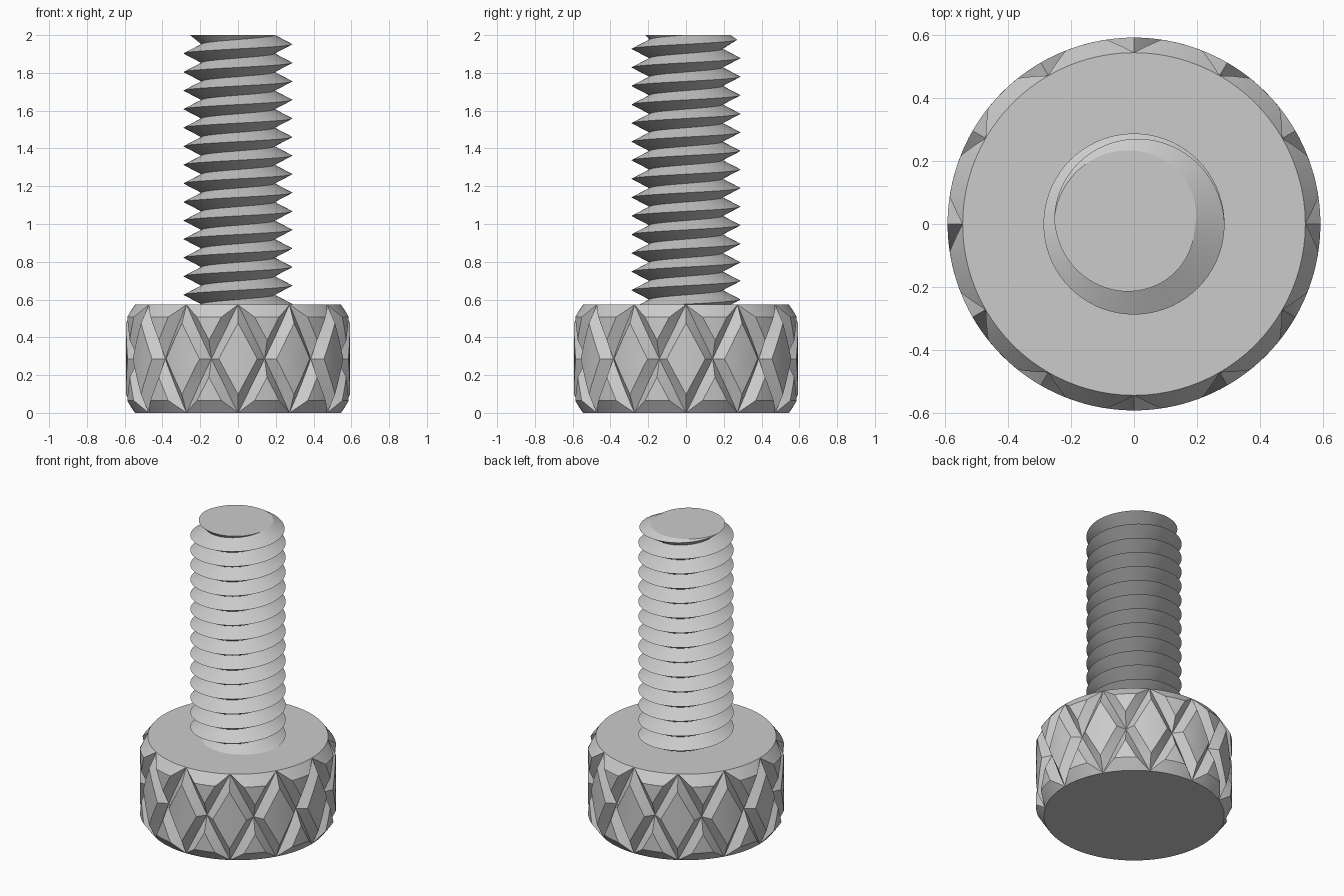
import bpy, bmesh
from math import cos, sin, pi

if "Cube" in bpy.data.objects:
    bpy.data.objects.remove(bpy.data.objects["Cube"])

HEAD_H, HEAD_R, TOP = 0.573, 0.593, 2.0

steel = bpy.data.materials.new("steel_grey")
steel.use_nodes = True
steel.diffuse_color = (0.6, 0.6, 0.6, 1)
steel.node_tree.nodes["Principled BSDF"].inputs["Base Color"].default_value = (0.6, 0.6, 0.6, 1)


def cut_and_cap(bm, z, keep_below):
    """Slice the shell flat at height z and close the opening."""
    geom = bm.verts[:] + bm.edges[:] + bm.faces[:]
    bmesh.ops.bisect_plane(bm, geom=geom, dist=1e-6, plane_co=(0, 0, z), plane_no=(0, 0, 1),
                           clear_outer=keep_below, clear_inner=not keep_below)
    rim = [e for e in bm.edges if e.is_boundary and all(abs(v.co.z - z) < 1e-5 for v in e.verts)]
    bmesh.ops.contextual_create(bm, geom=rim)


def finish(name, bm):
    bmesh.ops.recalc_face_normals(bm, faces=bm.faces)
    mesh = bpy.data.meshes.new(name)
    bm.to_mesh(mesh)
    bm.free()
    obj = bpy.data.objects.new(name, mesh)
    bpy.context.collection.objects.link(obj)
    mesh.materials.append(steel)
    return obj


def activate(obj):
    bpy.ops.object.select_all(action='DESELECT')
    obj.select_set(True)
    bpy.context.view_layer.objects.active = obj


# Knurled band: a lattice of diamonds whose lines follow two crossing helices
COUNT, W, DEPTH = 12, 0.17, 0.048
marks = [0, W] + [W + (1 - 2 * W) * k / 4 for k in (1, 2, 3)] + [1 - W]
L = len(marks)
bm = bmesh.new()
lattice = {}


def knurl_vert(i, j):
    turn = i // (COUNT * L)
    i, j = i - turn * COUNT * L, j - turn * COUNT * L
    if (i, j) not in lattice:
        u, v = i // L + marks[i % L], j // L + marks[j % L]
        groove = i % L == 0 or j % L == 0
        r = HEAD_R - DEPTH * groove
        a = (u + v) * pi / COUNT
        lattice[i, j] = bm.verts.new((r * cos(a), r * sin(a), HEAD_H * (u - v) / 2)), groove
    return lattice[i, j]


for i in range(COUNT * L):
    for j in range(i - 3 * L, i + L):
        corners = [knurl_vert(*c) for c in ((i, j), (i + 1, j), (i + 1, j + 1), (i, j + 1))]
        low = [g for _, g in corners]
        vs = [v for v, _ in corners]
        if sum(low) == 3:          # groove crossing: fold from the centre to the raised corner
            k = low.index(False)
            vs = vs[k:] + vs[:k]
            bm.faces.new(vs[:3])
            bm.faces.new((vs[0], vs[2], vs[3]))
        else:
            bm.faces.new(vs)
cut_and_cap(bm, -0.05, False)
cut_and_cap(bm, HEAD_H + 0.05, True)
head = finish("knurled_head", bm)

# Chamfered blank that trims the knurled band at both rims
bm = bmesh.new()
profile = [(0.545, 0), (0.64, 0.13), (0.64, HEAD_H - 0.13), (0.545, HEAD_H)]
SEG = 96
rings = [[bm.verts.new((r * cos(2 * pi * k / SEG), r * sin(2 * pi * k / SEG), z))
          for k in range(SEG)] for r, z in profile]
for a, b in zip(rings, rings[1:]):
    for k in range(SEG):
        n = (k + 1) % SEG
        bm.faces.new((a[k], a[n], b[n], b[k]))
bm.faces.new(rings[0])
bm.faces.new(rings[-1])
blank = finish("head_blank", bm)
blank.hide_render = True

trim = head.modifiers.new("trim", 'BOOLEAN')
trim.operation, trim.solver, trim.object = 'INTERSECT', 'EXACT', blank
activate(head)
bpy.ops.object.modifier_apply(modifier="trim")
bpy.data.objects.remove(blank)

# Threaded shank: root and crest helices joined by flanks
PITCH, ROOT, CREST, N = 0.0983, 0.193, 0.288, 72
START, TURNS = 0.674 - 3 * 0.0983, 18
bm = bmesh.new()
root, crest = [], []
for k in range(N * TURNS + 1):
    a = 2 * pi * k / N
    z = START + PITCH * k / N
    taper = max(0, z - 1.952) * 0.7     # the last half turn fades inward
    root.append(bm.verts.new((ROOT * cos(a), ROOT * sin(a), z - PITCH / 2)))
    r = CREST - taper
    crest.append(bm.verts.new((r * cos(a), r * sin(a), z)))
for k in range(N * TURNS):
    bm.faces.new((root[k], root[k + 1], crest[k + 1], crest[k]))
    if k + N + 1 < len(root):
        bm.faces.new((crest[k], crest[k + 1], root[k + N + 1], root[k + N]))
cut_and_cap(bm, HEAD_H - 0.03, False)
cut_and_cap(bm, TOP, True)
shank = finish("threaded_shank", bm)

for obj in (head, shank):
    activate(obj)
    bpy.ops.object.shade_smooth_by_angle(angle=pi / 9)
